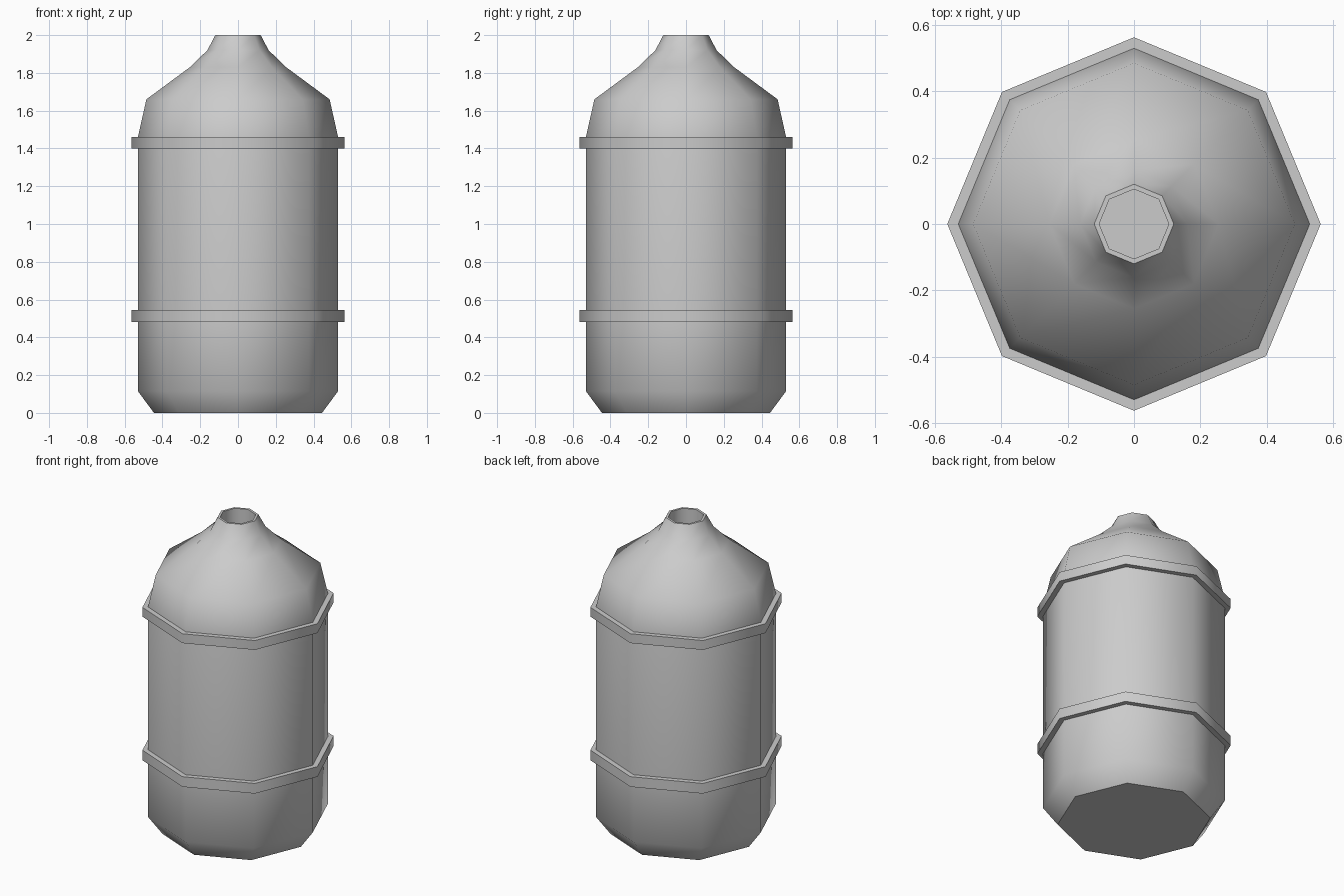
import bpy, bmesh, math

if "Cube" in bpy.data.objects:
    bpy.data.objects.remove(bpy.data.objects["Cube"])

SIDES = 8


def lathe(name, profile, cap_ends=False):
    """Revolve an (r, z) profile, listed from bottom outside upward, around z."""
    bm = bmesh.new()
    rings = []
    for r, z in profile:
        rings.append([bm.verts.new((r * math.cos(i * math.tau / SIDES),
                                    r * math.sin(i * math.tau / SIDES), z))
                      for i in range(SIDES)])
    for a, b in zip(rings, rings[1:]):
        for i in range(SIDES):
            j = (i + 1) % SIDES
            bm.faces.new((a[i], a[j], b[j], b[i]))
    if cap_ends:
        bm.faces.new(rings[0][::-1])
        bm.faces.new(rings[-1])
    mesh = bpy.data.meshes.new(name)
    bm.to_mesh(mesh)
    bm.free()
    obj = bpy.data.objects.new(name, mesh)
    bpy.context.collection.objects.link(obj)
    bpy.ops.object.select_all(action='DESELECT')
    obj.select_set(True)
    bpy.context.view_layer.objects.active = obj
    bpy.ops.object.shade_smooth_by_angle(angle=math.radians(50))
    return obj


# Bottle body: chamfered base, straight wall, shoulder, neck, recessed mouth
lathe("bottle_body", [(0.445, 0), (0.53, 0.115), (0.53, 0.51), (0.53, 1.46),
                      (0.485, 1.66), (0.255, 1.83), (0.162, 1.92),
                      (0.12, 2.0), (0.105, 2.0), (0.105, 1.85)], True)

# Raised bands around the wall
for name, z0, z1 in (("lower_band", 0.48, 0.545), ("upper_band", 1.40, 1.46)):
    lathe(name, [(0.53, z0), (0.563, z0), (0.563, z1), (0.53, z1)])
